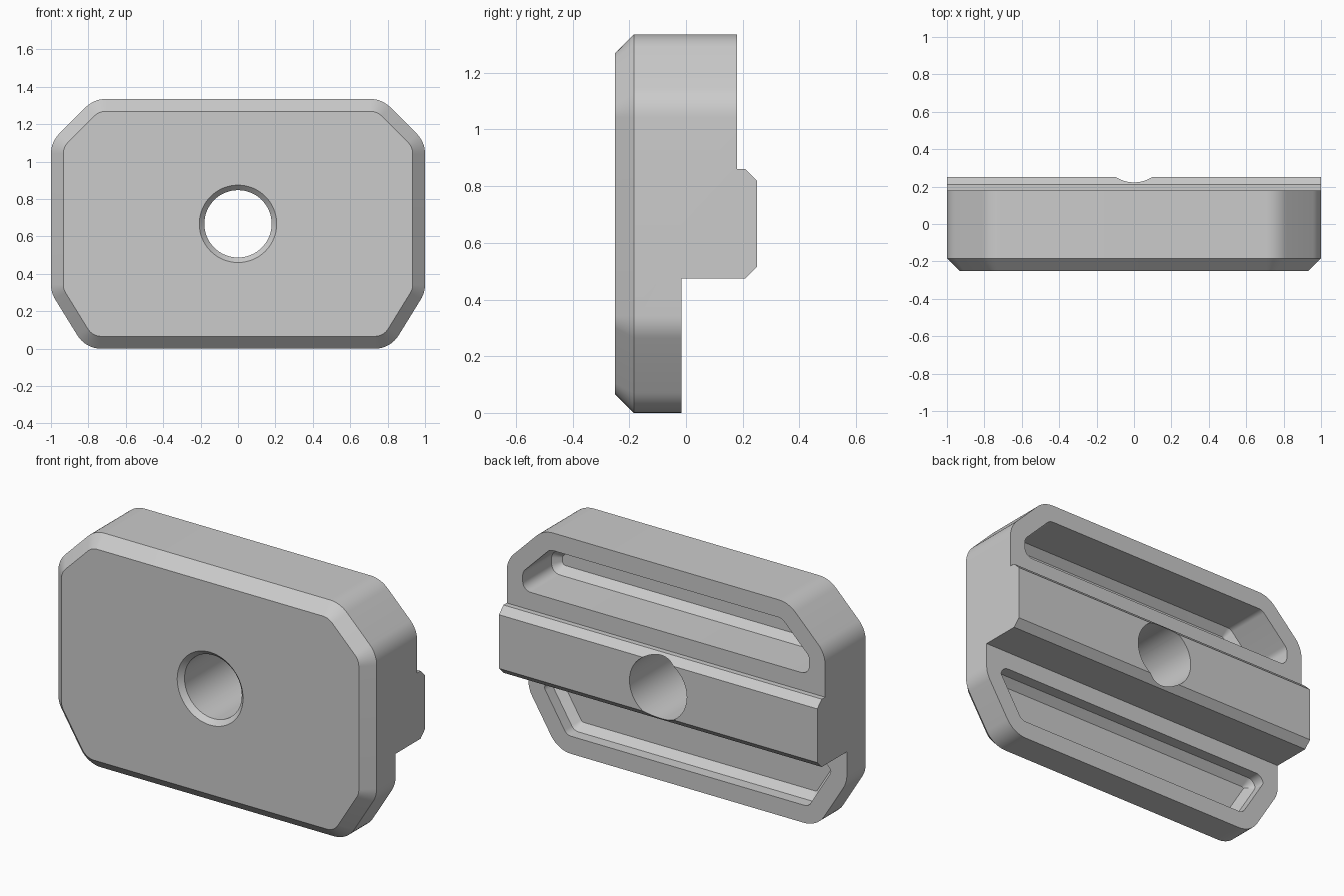
import bpy
import bmesh
from math import cos, sin, pi, tan
from mathutils import Vector

cube = bpy.data.objects.get("Cube")
if cube:
    bpy.data.objects.remove(cube, do_unlink=True)

grey = bpy.data.materials.new("light_grey")
grey.use_nodes = True
colour = (0.6, 0.6, 0.6, 1)
grey.diffuse_color = colour
grey.node_tree.nodes["Principled BSDF"].inputs["Base Color"].default_value = colour

bm = bmesh.new()


def mirrored(half):
    """Close a right-hand half outline (top to bottom) across x = 0."""
    return [Vector(p) for p in half] + [Vector((-x, z)) for x, z in reversed(half)]


def rounded(corners, inset, radius, steps=8):
    """Inset a clockwise convex outline, then fillet every corner."""
    count = len(corners)
    out = []
    for i, c in enumerate(corners):
        a = (c - corners[i - 1]).normalized()
        b = (corners[(i + 1) % count] - c).normalized()
        na, nb = Vector((a.y, -a.x)), Vector((b.y, -b.x))
        turn = a.angle(b)
        corner = c + (na + nb) * inset / (1 + na.dot(nb))
        start = corner - a * radius * tan(turn / 2)
        for s in range(steps + 1):
            t = turn * s / steps
            out.append(start + a * radius * sin(t) + na * radius * (1 - cos(t)))
    return out


def circle(radius, z, sides=64):
    return [Vector((radius * sin(2 * pi * i / sides),
                    z + radius * cos(2 * pi * i / sides))) for i in range(sides)]


def at_depth(outline, y):
    return [(x, y, z) for x, z in outline]


def face(points):
    bm.faces.new([bm.verts.new(p) for p in points])


def strip(a, b, closed=True):
    """Quads between two matching point chains."""
    for i in range(len(a) if closed else len(a) - 1):
        j = (i + 1) % len(a)
        face((a[i], a[j], b[j], b[i]))


def holed_face(outer, hole):
    """Flat face with a hole in it."""
    edges = []
    for ring in (outer, hole):
        verts = [bm.verts.new(p) for p in ring]
        edges += [bm.edges.new((verts[i - 1], verts[i])) for i in range(len(verts))]
    bmesh.ops.triangle_fill(bm, use_beauty=True, edges=edges, normal=(0, 1, 0))


# Main levels
FRONT, BACK, LOW_BACK, FLOOR, RIB_BACK = -0.25, 0.18, -0.015, -0.12, 0.25
RIB_LOW, RIB_TOP, HEIGHT = 0.475, 0.86, 1.335
BEVEL, MARGIN, CHAMFER, HOLE, SINK = 0.066, 0.1, 0.04, 0.18, 0.027
MIDDLE = HEIGHT / 2
top_half = [(0.77, HEIGHT), (1, 1.105)]
bottom_half = [(1, 0.30), (0.815, 0)]
outline = mirrored(top_half + bottom_half)

# Bolt hole and rib back, creased and pushed in to chamfer the rib
hole_rim = at_depth(circle(HOLE, MIDDLE), RIB_BACK)
hole_front = at_depth(circle(HOLE, MIDDLE), FRONT + SINK)
strip(hole_front, hole_rim)
holed_face(at_depth(mirrored([(1, RIB_TOP), (1, RIB_LOW)]), RIB_BACK), hole_rim)
bmesh.ops.remove_doubles(bm, verts=bm.verts[:], dist=1e-5)
for z in (RIB_LOW + CHAMFER, RIB_TOP - CHAMFER):
    bmesh.ops.bisect_plane(bm, geom=bm.verts[:] + bm.edges[:] + bm.faces[:],
                           plane_co=(0, 0, z), plane_no=(0, 0, 1))
flat_half = (RIB_TOP - RIB_LOW) / 2 - CHAMFER
for v in bm.verts:
    if v.co.y > RIB_BACK - 0.001:
        v.co.y -= max(0, abs(v.co.z - MIDDLE) - flat_half)

# Front face, countersink and bevelled front rim
sink = at_depth(circle(HOLE + SINK, MIDDLE), FRONT)
front = at_depth(rounded(outline, BEVEL, 0.15 - BEVEL), FRONT)
rim = rounded(outline, 0, 0.15)
holed_face(front, sink)
strip(sink, hole_front)
strip(front, at_depth(rim, FRONT + BEVEL))

# Outer walls, stepped backs and pockets above and below the rib
quarter = len(rim) // 4
upper_chain = rim[-quarter:] + rim[:quarter]
lower_chain = rim[quarter:-quarter]
for chain, back, edge, half in (
        (upper_chain, BACK, RIB_TOP, top_half + [(1, RIB_TOP)]),
        (lower_chain, LOW_BACK, RIB_LOW, [(1, RIB_LOW)] + bottom_half)):
    strip(at_depth(chain, FRONT + BEVEL), at_depth(chain, back), closed=False)
    region = mirrored(half)
    wall = rounded(region, MARGIN, 0.05)
    floor = at_depth(rounded(region, MARGIN + CHAMFER, 0.02), FLOOR)
    side = chain[-1].x
    holed_face(at_depth(chain + [(side, edge), (-side, edge)], back),
               at_depth(wall, back))
    strip(at_depth(wall, back), at_depth(wall, FLOOR + CHAMFER))
    strip(at_depth(wall, FLOOR + CHAMFER), floor)
    face(floor)
    # Rib top or underside
    rib_edge = RIB_BACK - CHAMFER
    face([(-1, back, edge), (1, back, edge), (1, rib_edge, edge), (-1, rib_edge, edge)])

# Flat ends following the stepped profile
upper_z, lower_z = upper_chain[-1].y, lower_chain[0].y
profile = [(FRONT + BEVEL, upper_z), (BACK, upper_z), (BACK, RIB_TOP),
           (RIB_BACK - CHAMFER, RIB_TOP), (RIB_BACK, RIB_TOP - CHAMFER),
           (RIB_BACK, RIB_LOW + CHAMFER), (RIB_BACK - CHAMFER, RIB_LOW),
           (LOW_BACK, RIB_LOW), (LOW_BACK, lower_z), (FRONT + BEVEL, lower_z)]
for x in (-1, 1):
    face([(x, y, z) for y, z in profile])

# Weld into one solid plate
bmesh.ops.remove_doubles(bm, verts=bm.verts[:], dist=1e-5)
bmesh.ops.recalc_face_normals(bm, faces=bm.faces[:])
mesh = bpy.data.meshes.new("clamp_plate")
bm.to_mesh(mesh)
bm.free()
mesh.materials.append(grey)
plate = bpy.data.objects.new("clamp_plate", mesh)
bpy.context.collection.objects.link(plate)

bpy.ops.object.select_all(action="DESELECT")
plate.select_set(True)
bpy.context.view_layer.objects.active = plate
bpy.ops.object.shade_smooth_by_angle(angle=pi / 6)
